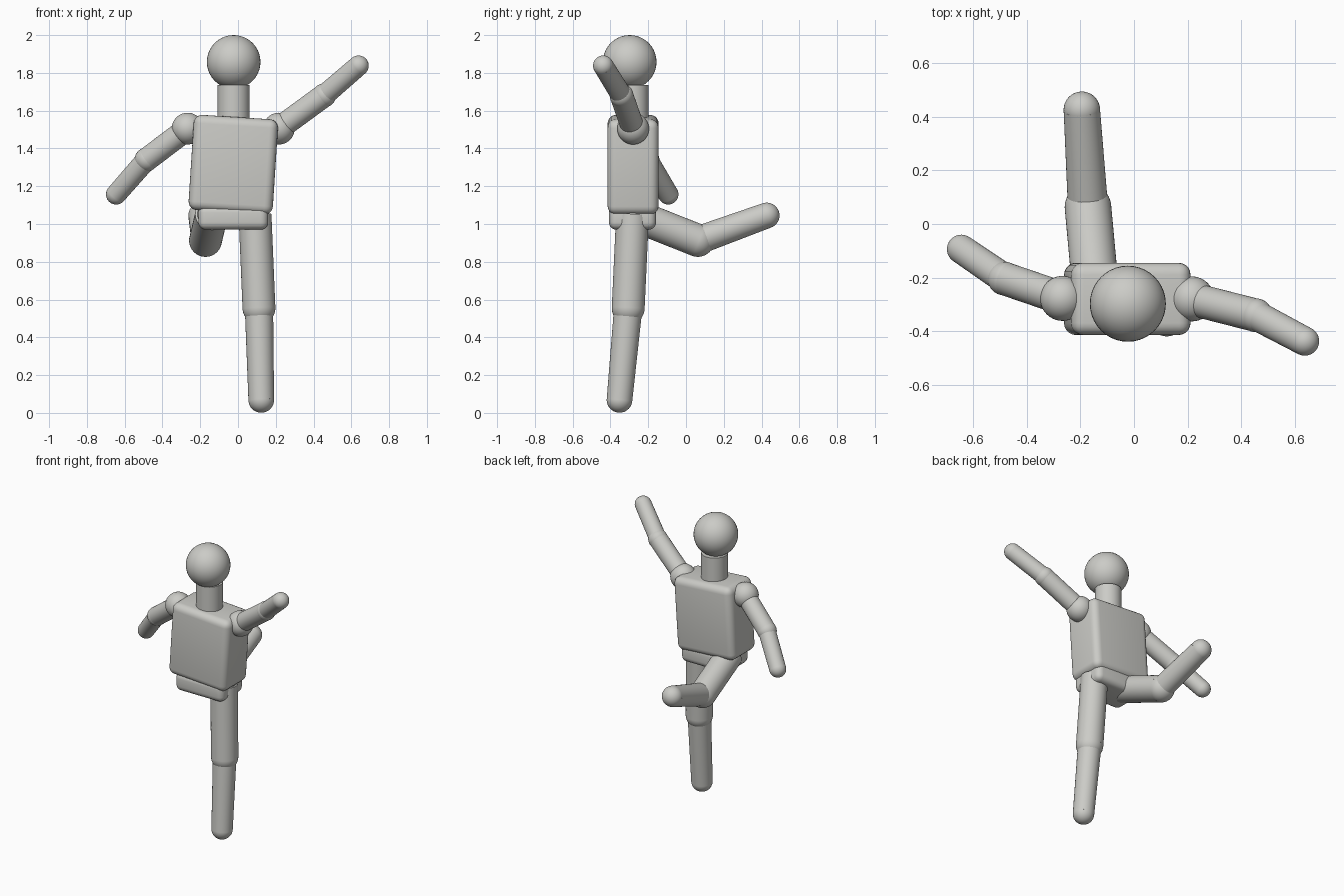
import bpy
from math import radians
from mathutils import Vector

if "Cube" in bpy.data.objects:
    bpy.data.objects.remove(bpy.data.objects["Cube"])

# Single clay colour for the whole mannequin
clay = bpy.data.materials.new("clay grey")
clay.use_nodes = True
COLOUR = (0.6, 0.6, 0.57, 1)
clay.diffuse_color = COLOUR
clay.node_tree.nodes["Principled BSDF"].inputs["Base Color"].default_value = COLOUR


def finish(name):
    ob = bpy.context.object
    ob.name = name
    ob.data.materials.append(clay)
    bpy.ops.object.shade_smooth_by_angle(angle=radians(40))
    return ob


def ball(name, centre, radius):
    bpy.ops.mesh.primitive_uv_sphere_add(segments=40, ring_count=20, radius=radius, location=centre)
    return finish(name)


def rod(name, start, end, r_start, r_end):
    a, b = Vector(start), Vector(end)
    bpy.ops.mesh.primitive_cone_add(
        vertices=40, radius1=r_start, radius2=r_end, depth=(b - a).length,
        location=(a + b) / 2, rotation=(b - a).to_track_quat('Z', 'Y').to_euler())
    return finish(name)


def rounded_box(name, centre, size, tilt, bevel):
    bpy.ops.mesh.primitive_cube_add(size=1, location=centre)
    ob = bpy.context.object
    ob.scale = size
    bpy.ops.object.transform_apply(location=False, rotation=False, scale=True)
    ob.rotation_euler.y = radians(tilt)
    mod = ob.modifiers.new("rounding", 'BEVEL')
    mod.width = bevel
    mod.segments = 5
    bpy.ops.object.modifier_apply(modifier=mod.name)
    return finish(name)


def limb(side, names, joints, joint_radii, upper_radius, lower_radii):
    """Upper and lower rods with a ball at each joint."""
    upper, lower, *joint_names = names
    for joint, centre, radius in zip(joint_names, joints, joint_radii):
        ball(f"{side}_{joint}", centre, radius)
    rod(f"{side}_{upper}", joints[0], joints[1], upper_radius, upper_radius)
    rod(f"{side}_{lower}", joints[1], joints[2], *lower_radii)


# Head, neck and trunk
ball("head", (-0.023, -0.298, 1.858), 0.142)
rod("neck", (-0.023, -0.283, 1.48), (-0.023, -0.283, 1.735), 0.085, 0.085)
rounded_box("torso", (-0.025, -0.28, 1.314), (0.447, 0.27, 0.505), 3.7, 0.045)
rounded_box("pelvis", (-0.025, -0.283, 1.035), (0.37, 0.25, 0.13), 0, 0.04)

# Arms: shoulder, elbow and hand positions
ARM = ("upper_arm", "forearm", "shoulder", "elbow", "hand")
arms = {
    "left": [(0.216, -0.28, 1.505), (0.455, -0.341, 1.68), (0.638, -0.438, 1.838)],
    "right": [(-0.267, -0.278, 1.505), (-0.484, -0.204, 1.341), (-0.645, -0.094, 1.157)],
}
for side, joints in arms.items():
    limb(side, ARM, joints, (0.084, 0.063, 0.054), 0.062, (0.056, 0.054))

# Legs: hip, knee and foot positions; the right leg is kicked back
LEG = ("thigh", "shin", "hip", "knee", "foot")
legs = {
    "left": [(0.09, -0.283, 1.05), (0.111, -0.306, 0.555), (0.123, -0.352, 0.069)],
    "right": [(-0.14, -0.283, 1.05), (-0.172, 0.063, 0.913), (-0.195, 0.427, 1.045)],
}
for side, joints in legs.items():
    limb(side, LEG, joints, (0.075, 0.087, 0.068), 0.087, (0.075, 0.068))
